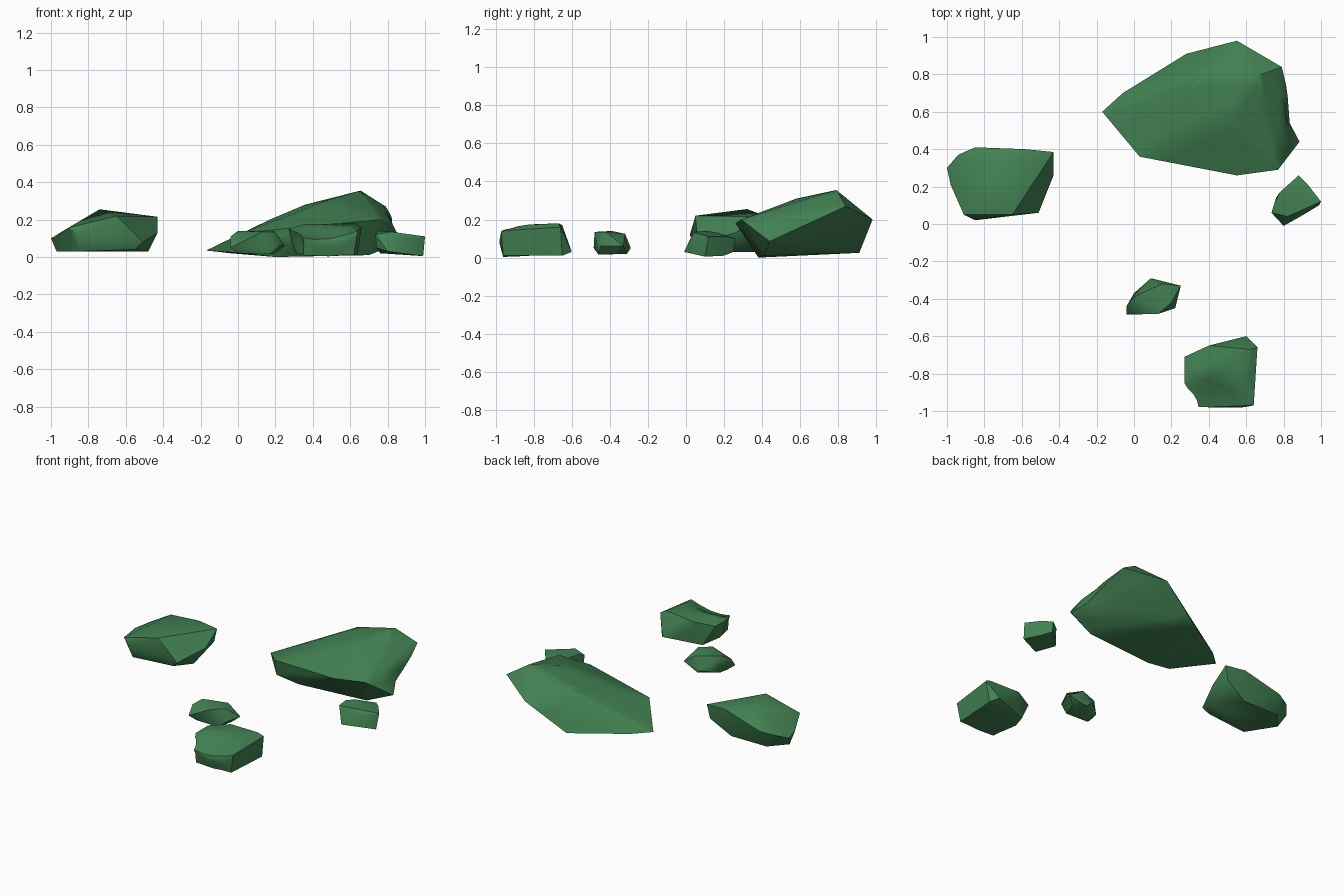
import bpy
import bmesh
from math import radians
from mathutils import Vector

default_cube = bpy.data.objects.get("Cube")
if default_cube:
    bpy.data.objects.remove(default_cube, do_unlink=True)

# One mossy green for every stone
moss_green = bpy.data.materials.new("moss_green")
moss_green.use_nodes = True
green = (.055, .22, .085, 1)
moss_green.diffuse_color = green
moss_green.node_tree.nodes["Principled BSDF"].inputs["Base Color"].default_value = green


def press_dent(shape, centre, radius, push):
    """Push the surface around a centre, fading out towards the radius."""
    centre, push = Vector(centre), Vector(push)
    for vertex in shape.verts:
        distance = (vertex.co - centre).length
        if distance < radius:
            fade = 1 - (distance / radius) ** 2
            vertex.co += push * fade


def make_rock(name, corners, dents=()):
    """Wrap a faceted stone around its corner points, then hollow it slightly."""
    shape = bmesh.new()
    for corner in corners:
        shape.verts.new(corner)
    bmesh.ops.convex_hull(shape, input=shape.verts[:])
    loose = [v for v in shape.verts if not v.link_faces]
    bmesh.ops.delete(shape, geom=loose, context='VERTS')
    if dents:
        bmesh.ops.subdivide_edges(shape, edges=shape.edges[:], cuts=3, use_grid_fill=True)
    for centre, radius, push in dents:
        press_dent(shape, centre, radius, push)
    bmesh.ops.recalc_face_normals(shape, faces=shape.faces[:])

    mesh = bpy.data.meshes.new(name)
    shape.to_mesh(mesh)
    shape.free()
    mesh.materials.append(moss_green)
    mesh.shade_smooth()
    mesh.set_sharp_from_angle(angle=radians(40))
    rock = bpy.data.objects.new(name, mesh)
    bpy.context.collection.objects.link(rock)
    return rock


# Large boulder at the back, overhanging its base on the right and rear
make_rock(
    "large_boulder",
    [
        # crest
        (.655, .79, .355), (.67, .58, .295), (.5, .58, .31),
        (.36, .8, .28), (.17, .65, .2),
        # widest outline
        (-.17, .6, .035), (-.06, .7, .03), (.28, .91, .025), (.55, .98, .2),
        (.79, .84, .27), (.83, .53, .2), (.885, .44, .085), (.77, .29, .2),
        (.55, .26, .18), (.03, .36, .13),
        # base
        (.03, .38, .02), (.2, .38, 0), (.7, .41, .01), (-.04, .64, .02),
    ],
    dents=[((.86, .56, .14), .12, (-.03, 0, 0))],
)

# Medium stone on the side
make_rock(
    "side_rock",
    [
        # crest
        (-.74, .32, .255), (-.58, .4, .225), (-.43, .385, .215),
        (-.65, .05, .22), (-.91, .05, .155),
        # widest outline
        (-1, .3, .1), (-.94, .37, .13), (-.85, .41, .15), (-.43, .26, .13),
        (-.51, .06, .08), (-.85, .02, .12), (-.98, .21, .1),
        # base
        (-.97, .25, .03), (-.48, .2, .03), (-.55, .08, .04), (-.45, .38, .12),
        (-.85, .06, .03), (-.6, .36, .03), (-.87, .36, .03),
    ],
)

# Blocky stone at the front, hollowed on top and on one corner
make_rock(
    "front_rock",
    [
        # top
        (.27, -.71, .15), (.4, -.65, .17), (.62, -.67, .18), (.66, -.66, .16),
        (.6, -.89, .17), (.64, -.97, .14), (.58, -.98, .1), (.34, -.98, .11),
        (.27, -.85, .15), (.35, -.8, .175),
        # base
        (.6, -.6, .03), (.35, -.96, .01), (.62, -.96, .01),
        (.64, -.65, .01), (.35, -.68, .01), (.3, -.8, .03),
    ],
    dents=[
        ((.47, -.94, .15), .16, (0, 0, -.03)),
        ((.3, -.93, .08), .08, (.02, .01, 0)),
    ],
)

# Small pebble in the middle
make_rock(
    "middle_pebble",
    [
        # top
        (-.04, -.44, .11), (0, -.39, .14), (.15, -.32, .125),
        (.2, -.42, .135), (.13, -.48, .135),
        # sides and base
        (-.04, -.485, .05), (.22, -.45, .06), (.09, -.29, .05),
        (.25, -.33, .06), (.13, -.31, .02), (.2, -.36, .02),
        (.17, -.46, .015), (0, -.46, .02), (0, -.37, .03),
    ],
)

# Small stone beside the boulder
make_rock(
    "corner_pebble",
    [
        # top
        (.735, .06, .12), (.75, .11, .14), (.78, .17, .13), (.88, .26, .1),
        (.93, .21, .11), (1, .12, .11), (.89, .04, .1), (.82, .04, .135),
        # sides and base
        (.8, -.01, .03), (.88, .25, .03), (.76, .14, .02),
        (.93, .2, .01), (.99, .1, .005), (.74, .07, .05),
    ],
)
